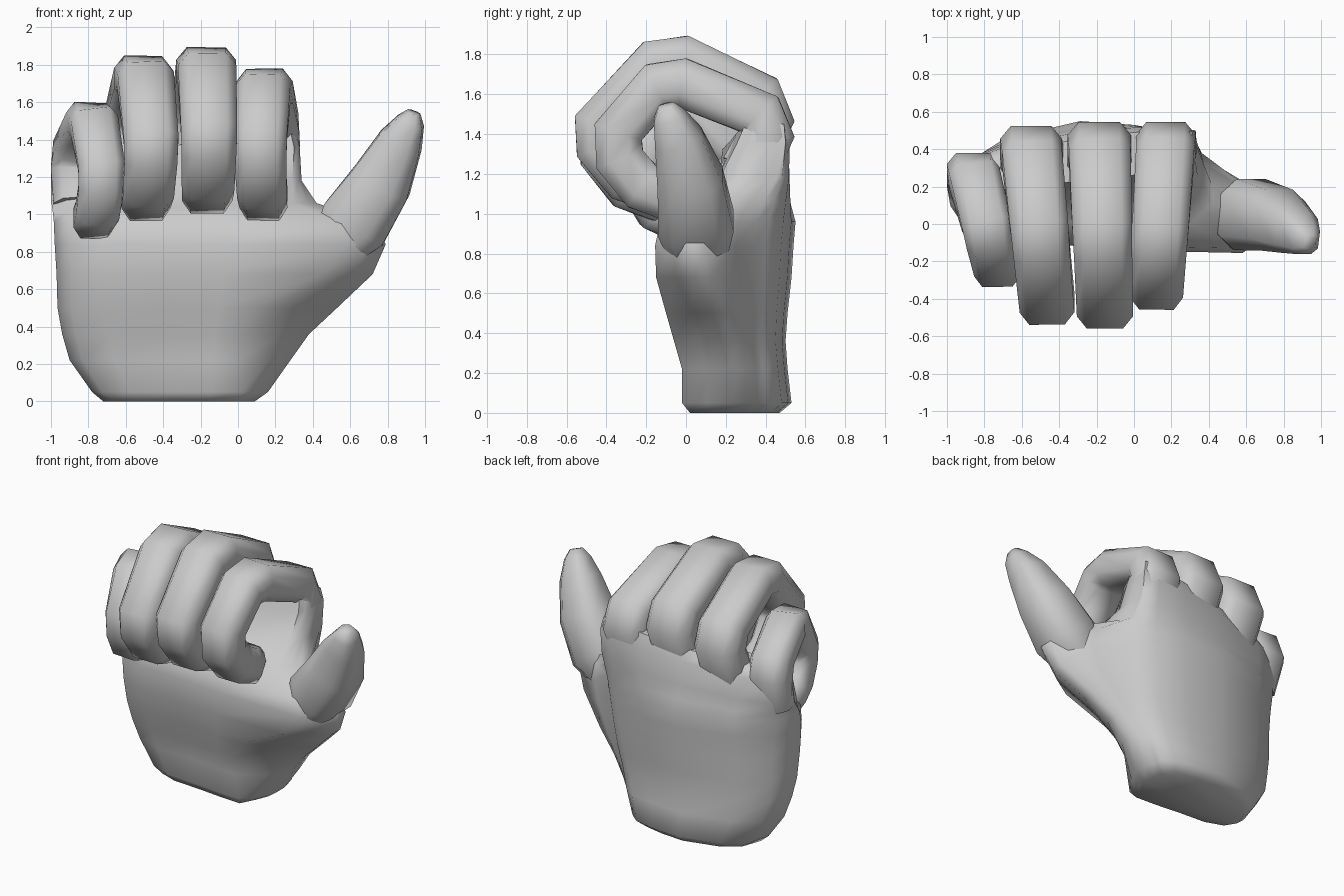
import bpy, math
from mathutils import Vector

cube = bpy.data.objects.get("Cube")
if cube:
    bpy.data.objects.remove(cube, do_unlink=True)


def skin_rings(name, rings):
    """Join equal-length rings of points into a closed, smooth-shaded skin."""
    n = len(rings[0])
    verts = [p for ring in rings for p in ring]
    faces = [tuple(reversed(range(n))),
             tuple(range(len(verts) - n, len(verts)))]
    for r in range(len(rings) - 1):
        for i in range(n):
            j = (i + 1) % n
            faces.append((r * n + i, r * n + j, r * n + n + j, r * n + n + i))
    mesh = bpy.data.meshes.new(name)
    mesh.from_pydata(verts, [], faces)
    obj = bpy.data.objects.new(name, mesh)
    bpy.context.collection.objects.link(obj)
    bpy.ops.object.select_all(action='DESELECT')
    bpy.context.view_layer.objects.active = obj
    obj.select_set(True)
    bpy.ops.object.mode_set(mode='EDIT')
    bpy.ops.mesh.select_all(action='SELECT')
    bpy.ops.mesh.normals_make_consistent(inside=False)
    bpy.ops.object.mode_set(mode='OBJECT')
    bpy.ops.object.shade_smooth_by_angle(angle=math.radians(60))
    return obj


def sweep(name, stations, side, section):
    """Sweep a section along stations of (centre, half width, half depth)."""
    centres = [Vector(s[0]) for s in stations]
    rings = []
    for i, (_, w, d) in enumerate(stations):
        c = centres[i]
        before = (c - centres[max(i - 1, 0)]).normalized()
        after = (centres[min(i + 1, len(centres) - 1)] - c).normalized()
        tangent = (before + after).normalized()
        across = (side - tangent * side.dot(tangent)).normalized()
        up = tangent.cross(across)
        rings.append([c + across * u * w + up * v * d for u, v in section])
    return skin_rings(name, rings)


# Chamfered octagon sections
def octagon(a, b):
    return [(1, -b), (1, b), (a, 1), (-a, 1), (-1, b), (-1, -b), (-a, -1), (a, -1)]


def mix(a, b, t):
    return a + (b - a) * t


# Palm: stacked slices, each a front, a thumb-root bulge and a curved back
front = [(0, .36), (.06, .19), (.22, .09), (.48, .06), (.7, .02)]
back = [(1, .8), (.92, .91), (.75, .97), (.53, 1), (.22, .86), (.06, .66)]
slices = [  # z, left x, right x, shoulder x, bulge x, front y, back y, bulge y, drop
    (0, -.72, .07, .0, .09, .02, .47, .25, 0),
    (.05, -.78, .13, .02, .16, -.02, .53, .25, 0),
    (.22, -.9, .19, .0, .28, -.02, .51, .25, 0),
    (.36, -.94, .23, .0, .38, -.06, .5, .22, 0),
    (.5, -.965, .27, .1, .53, -.1, .51, .17, 0),
    (.68, -.97, .3, .45, .72, -.15, .53, .08, 0),
    (.84, -.98, .32, .58, .79, -.155, .54, .04, 0),
    (.96, -.985, .33, .55, .72, -.13, .55, .05, 0),
    (1.06, -.99, .33, .3, .42, .0, .555, .15, .05),
    (1.18, -1, .33, .29, .34, .17, .56, .3, .1),
    (1.36, -1, .33, .3, .33, .26, .56, .37, .13),
    (1.45, -.97, .31, .28, .31, .3, .54, .39, .16),
]
palm = []
for z, x0, x1, xs, xt, y0, y1, ty, drop in slices:
    def edge(points):
        return [(mix(x0, x1, u), mix(y0, y1, v)) for u, v in points]

    side = mix(y0, y1, .8)
    bulge = [(xs, y0), (mix(xs, xt, .6), mix(y0, ty, .45)),
             (xt, ty - .04), (xt, ty + .05),
             (mix(x1, xt, .5), mix(ty + .05, side, .5)),
             (mix(x1, xt, .12), mix(ty + .05, side, .8))]
    ring = []
    for x, y in edge(front) + bulge + edge(back):
        # Knuckles fall away and forward toward the little finger
        fall = drop * min(max((x1 - x) / (x1 - x0), 0), 1)
        ring.append(Vector((x, y - fall * 1.1, z - fall)))
    palm.append(ring)
skin_rings("palm", palm)

# Thumb: rises out of the palm and narrows to the tip
thumb = [((.52, .06, .82), .15, .13), ((.62, .05, .95), .19, .19),
         ((.765, .02, 1.17), .165, .165), ((.865, -.04, 1.38), .12, .12),
         ((.92, -.085, 1.49), .08, .075), ((.94, -.1, 1.545), .04, .035)]
sweep("thumb", thumb, Vector((0, 1, 0)), octagon(.6, .5))

# Fingers: one curled path, fitted between knuckle and front for each finger
fingers = {  # knuckle x, front x, knuckle y, front y, low z, top z, width, depth, bend
    "index_finger": (.17, .12, .42, -.34, 1.09, 1.655, .165, .125, .57),
    "middle_finger": (-.185, -.155, .42, -.44, 1.13, 1.77, .175, .125, .5),
    "ring_finger": (-.55, -.465, .4, -.42, 1.09, 1.725, .17, .125, .5),
    "little_finger": (-.86, -.73, .27, -.23, .98, 1.49, .145, .11, .54),
}
for name, (xa, xb, ya, yb, za, zb, w, d, bend) in fingers.items():
    curl = [(.14, .15), (0, .53), (.06, .72), (bend, 1), (bend + .17, .97),
            (1, bend), (.99, .32), (.84, .08), (.68, 0), (.55, .05)]
    path = []
    for i, (p, q) in enumerate(curl):
        t = i / (len(curl) - 1)
        taper = .6 if i == len(curl) - 1 else 1
        centre = (mix(xa, xb, p), mix(ya, yb, p), mix(za, zb, q))
        path.append((centre, w * (1 - .25 * t) * taper, d * taper))
    sweep(name, path, Vector((1, 0, 0)), octagon(.65, .45))
